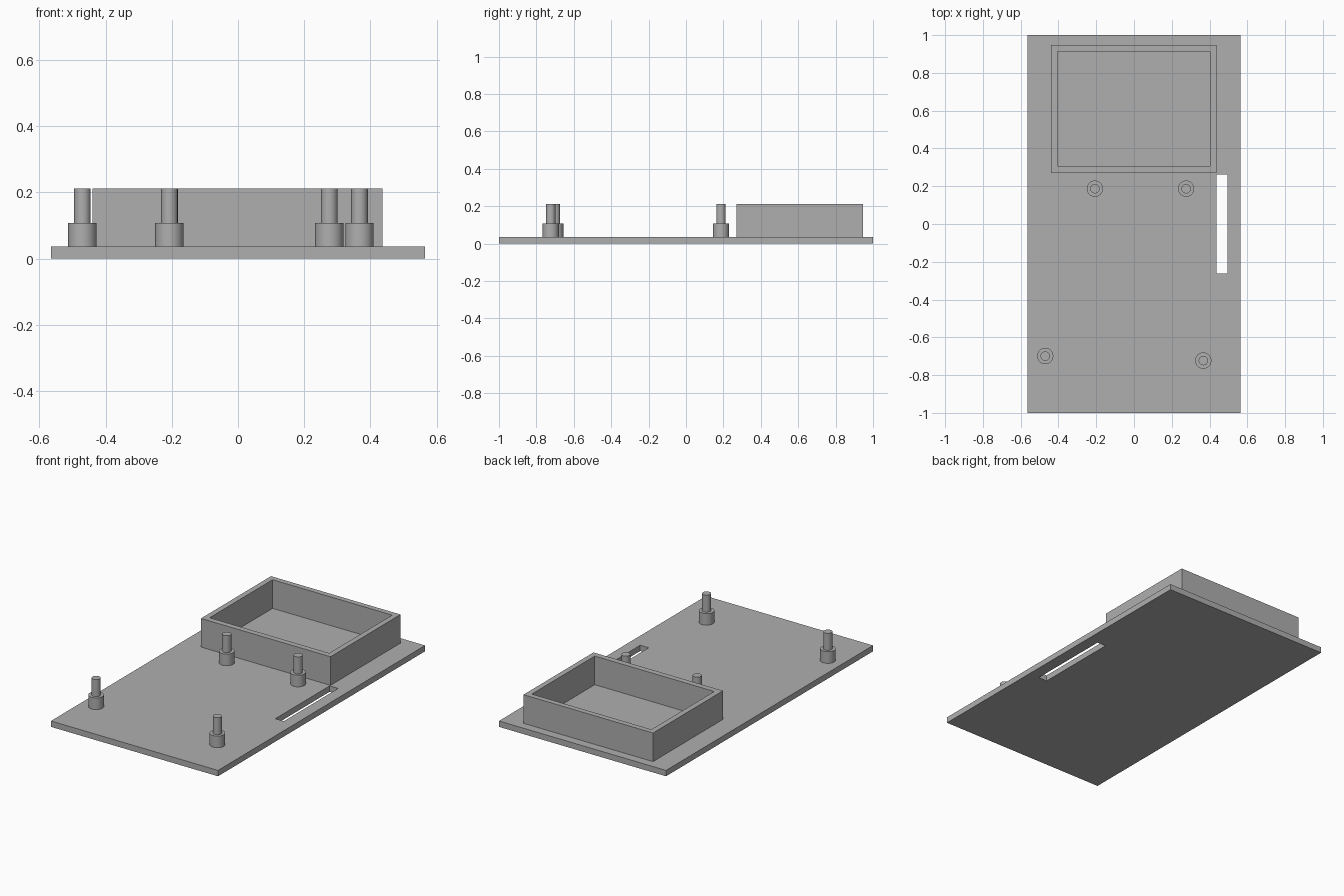
import bpy
import bmesh

cube = bpy.data.objects.get("Cube")
if cube:
    bpy.data.objects.remove(cube, do_unlink=True)

grey = bpy.data.materials.new("plain_grey")
grey.use_nodes = True
grey.diffuse_color = (0.43, 0.43, 0.43, 1)
grey.node_tree.nodes["Principled BSDF"].inputs["Base Color"].default_value = grey.diffuse_color

PLATE_TOP, COLLAR_TOP, TOP = 0.036, 0.107, 0.211


def add_object(name, bm):
    bmesh.ops.recalc_face_normals(bm, faces=bm.faces)
    mesh = bpy.data.meshes.new(name)
    bm.to_mesh(mesh)
    bm.free()
    mesh.materials.append(grey)
    obj = bpy.data.objects.new(name, mesh)
    bpy.context.collection.objects.link(obj)
    return obj


def frame(name, outer, inner, z0, z1):
    """Rectangular slab with a rectangular hole; rectangles are x0, x1, y0, y1."""
    bm = bmesh.new()

    def loop(rect, z):
        x0, x1, y0, y1 = rect
        return [bm.verts.new((x, y, z)) for x, y in ((x0, y0), (x1, y0), (x1, y1), (x0, y1))]

    loops = [loop(outer, z0), loop(outer, z1), loop(inner, z1), loop(inner, z0)]
    for a, b in zip(loops, loops[1:] + loops[:1]):
        for i in range(4):
            j = (i + 1) % 4
            bm.faces.new((a[i], a[j], b[j], b[i]))
    return add_object(name, bm)


def standoff(name, x, y):
    """Stepped post: wide collar with a thin pin, lathed from a profile."""
    profile = [(0, PLATE_TOP), (0.043, PLATE_TOP), (0.043, COLLAR_TOP),
               (0.025, COLLAR_TOP), (0.025, TOP), (0, TOP)]
    bm = bmesh.new()
    verts = [bm.verts.new((r, 0, z)) for r, z in profile]
    edges = [bm.edges.new(pair) for pair in zip(verts, verts[1:])]
    bmesh.ops.spin(bm, geom=verts + edges, cent=(0, 0, 0), axis=(0, 0, 1),
                   angle=6.283185, steps=40)
    bmesh.ops.remove_doubles(bm, verts=bm.verts, dist=0.0005)
    obj = add_object(name, bm)
    obj.location = (x, y, 0)
    bpy.ops.object.select_all(action="DESELECT")
    obj.select_set(True)
    bpy.context.view_layer.objects.active = obj
    bpy.ops.object.shade_smooth_by_angle(angle=0.6)


# Base plate with its long slot
frame("base_plate", (-0.565, 0.565, -1, 1), (0.436, 0.494, -0.263, 0.263), 0, PLATE_TOP)

# Open compartment walls
frame("compartment_walls", (-0.44, 0.436, 0.271, 0.947), (-0.406, 0.403, 0.306, 0.914),
      PLATE_TOP, TOP)

# Mounting posts
for label, x, y in (("back_right", -0.207, 0.187), ("back_left", 0.276, 0.187),
                    ("front_right", -0.47, -0.699), ("front_left", 0.367, -0.723)):
    standoff(label + "_post", x, y)
